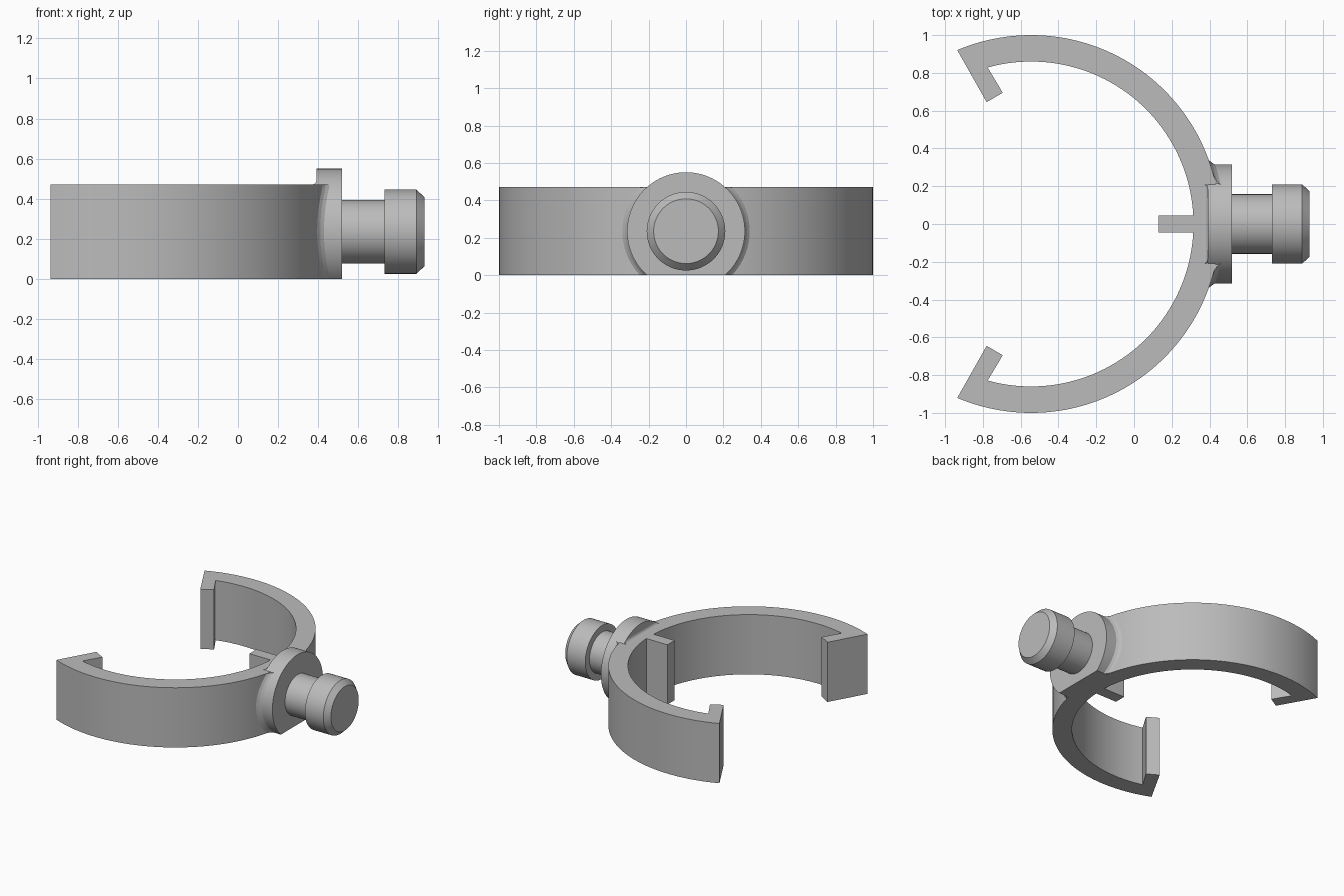
import bpy, bmesh
from math import sin, cos, pi, radians, sqrt, asin
from mathutils import Vector

if "Cube" in bpy.data.objects:
    bpy.data.objects.remove(bpy.data.objects["Cube"], do_unlink=True)

grey = bpy.data.materials.new("plain grey")
grey.use_nodes = True
colour = (0.5, 0.5, 0.5, 1)
grey.diffuse_color = colour
grey.node_tree.nodes["Principled BSDF"].inputs["Base Color"].default_value = colour

HEIGHT = 0.47
MID = HEIGHT / 2
CX = -0.545          # centre of the clip arc
R_OUT, R_IN = 1.0, 0.86
R_FLANGE = 0.315


def finish(name, bm):
    bmesh.ops.remove_doubles(bm, verts=bm.verts, dist=0.00005)
    bmesh.ops.recalc_face_normals(bm, faces=bm.faces)
    mesh = bpy.data.meshes.new(name)
    bm.to_mesh(mesh)
    bm.free()
    mesh.materials.append(grey)
    obj = bpy.data.objects.new(name, mesh)
    bpy.context.collection.objects.link(obj)
    bpy.ops.object.select_all(action='DESELECT')
    obj.select_set(True)
    bpy.context.view_layer.objects.active = obj
    bpy.ops.object.shade_smooth_by_angle(angle=radians(28))
    return obj


def loft(bm, rings, closed=False):
    """Skin a row of equal closed sections, capping the ends if open."""
    loops = [[bm.verts.new(p) for p in ring] for ring in rings]
    pairs = list(zip(loops, loops[1:]))
    if closed:
        pairs.append((loops[-1], loops[0]))
    for a, b in pairs:
        for i in range(len(a)):
            j = (i + 1) % len(a)
            bm.faces.new((a[i], a[j], b[j], b[i]))
    if not closed:
        bm.faces.new(loops[0])
        bm.faces.new(loops[-1])


def lathe(bm, profile, sides=96):
    """Turn (x, radius) points about the axis of the stud."""
    loft(bm, [[(x, r * cos(2 * pi * i / sides), MID + r * sin(2 * pi * i / sides))
               for i in range(sides)] for x, r in profile])


def arc(radius, start, end, steps):
    return [(CX + radius * cos(start + (end - start) * i / steps),
             radius * sin(start + (end - start) * i / steps)) for i in range(steps + 1)]


# Clip: open band with hooked ends and a central inner rib, drawn as half a plan
RIB = 0.045
outer = arc(R_OUT, 0, radians(113), 64)
hook = [(-0.78, 0.645), (-0.695, 0.695)]
inner = arc(R_IN, radians(105.5), asin(RIB / R_IN), 60)
half = outer + hook + inner + [(0.13, RIB)]
plan = half + [(x, -y) for x, y in reversed(half[1:])]
bm = bmesh.new()
loft(bm, [[(x, y, z) for x, y in plan] for z in (0, HEIGHT)])
finish("clip_band", bm)

# Flange disc, cut flat at the base
bm = bmesh.new()
lathe(bm, [(0.392, R_FLANGE), (0.52, R_FLANGE)])
cut = bmesh.ops.bisect_plane(bm, geom=bm.verts[:] + bm.edges[:] + bm.faces[:],
                             plane_co=Vector((0, 0, 0)), plane_no=Vector((0, 0, 1)),
                             clear_inner=True)
edges = [e for e in cut["geom_cut"] if isinstance(e, bmesh.types.BMEdge)]
bmesh.ops.holes_fill(bm, edges=[e for e in bm.edges if e.is_boundary] or edges, sides=0)
finish("flange", bm)

# Stud: neck and chamfered head
bm = bmesh.new()
lathe(bm, [(0.50, 0.158), (0.73, 0.158), (0.73, 0.21), (0.89, 0.21), (0.93, 0.173)])
finish("stud", bm)

# Coves blending the flange rim into the outside of the band
COVE = 0.025
cove = [(COVE * (1 - sin(t * pi / 12)), COVE * (1 - cos(t * pi / 12))) for t in range(7)]
section = cove + [(-0.01, COVE), (-0.01, -0.01), (COVE, -0.01)]
section = [(-0.01, -0.01)] + [(COVE, -0.01)] + [(a, b) for b, a in cove] + [(-0.01, COVE)]
limit = asin(MID / R_FLANGE)
for name, side in (("left_cove", 1), ("right_cove", -1)):
    bm = bmesh.new()
    rings = []
    for i in range(33):
        a = limit * (i / 16 - 1)
        ring = []
        for up, out in section:
            r = R_FLANGE + out
            z = max(-MID, min(MID, r * sin(a)))
            y = sqrt(r * r - z * z)
            ring.append((CX + sqrt(R_OUT ** 2 - y * y) + up, side * y, MID + z))
        rings.append(ring)
    loft(bm, rings)
    finish(name, bm)

# Small cove behind the flange, on top of the band
bm = bmesh.new()
width = sqrt(R_FLANGE ** 2 - MID ** 2)
back = [(0.40, HEIGHT - 0.01), (0.40, HEIGHT + COVE)]
back += [(0.392 - a, HEIGHT + b) for a, b in reversed(cove)]
back += [(0.392 - COVE, HEIGHT - 0.01)]
loft(bm, [[(x, s * sqrt(R_FLANGE ** 2 - max(z - MID, MID) ** 2), z) for x, z in back]
          for s in (-1, 1)])
finish("top_cove", bm)
